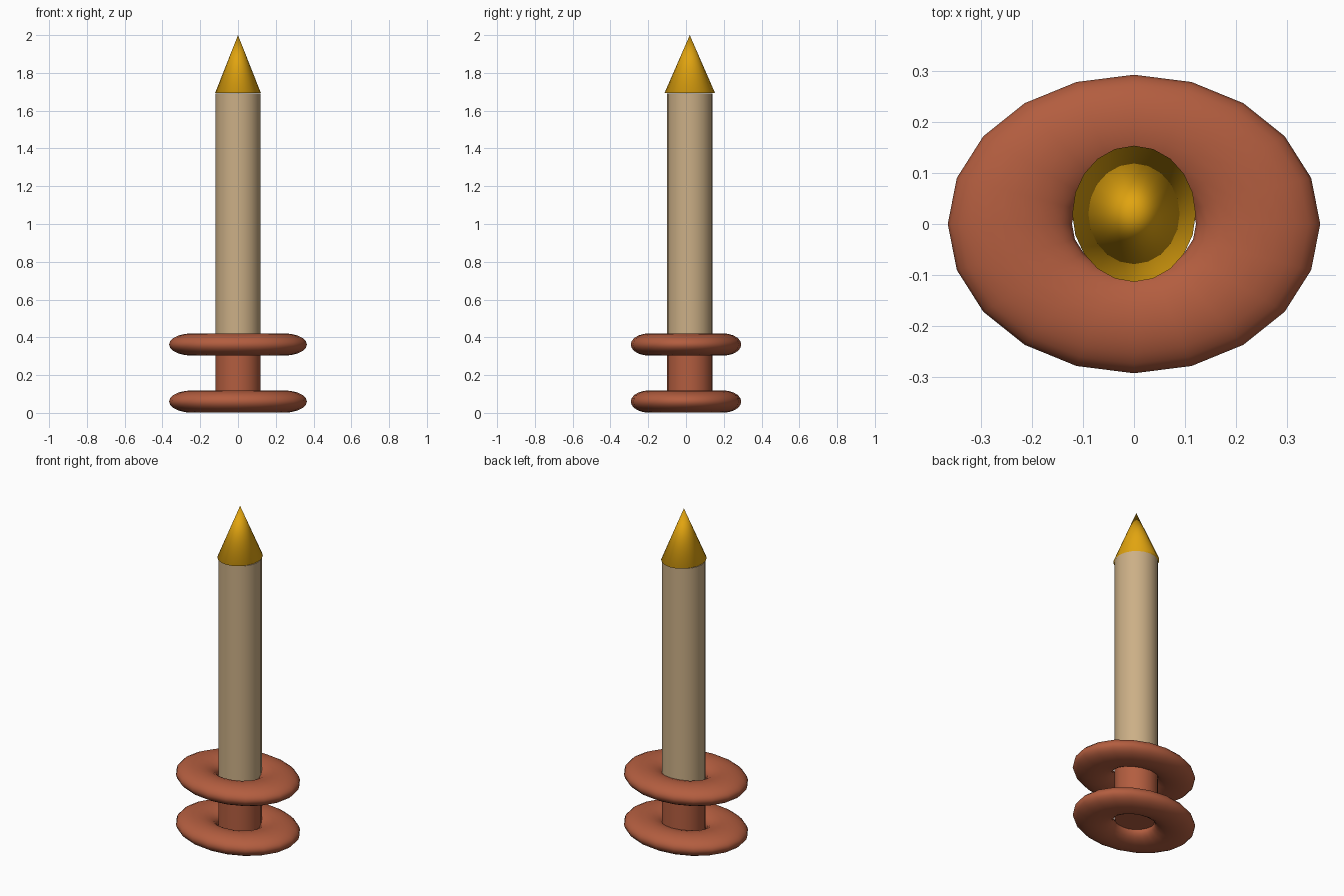
import bpy
import math

if "Cube" in bpy.data.objects:
    bpy.data.objects.remove(bpy.data.objects["Cube"])


def material(name, color):
    m = bpy.data.materials.new(name)
    m.diffuse_color = (*color, 1)
    m.use_nodes = True
    m.node_tree.nodes["Principled BSDF"].inputs["Base Color"].default_value = m.diffuse_color
    return m


BROWN = material("red_brown", (0.45, 0.11, 0.05))
TAN = material("tan", (0.60, 0.43, 0.24))
GOLD = material("gold", (0.75, 0.37, 0.005))
AXIS_Y = 0.02  # the column sits slightly behind the ring centres


def finish(name, mat):
    ob = bpy.context.object
    ob.name = name
    ob.data.materials.append(mat)
    return ob


def ring(name, z):
    bpy.ops.mesh.primitive_torus_add(major_radius=1, minor_radius=0.5,
                                     major_segments=20, minor_segments=20,
                                     location=(0, 0, z))
    finish(name, BROWN).scale = (0.2433, 0.195, 0.118)
    bpy.ops.object.shade_smooth()


def column(name, z0, z1, mat):
    bpy.ops.mesh.primitive_cylinder_add(vertices=20, radius=0.12, depth=z1 - z0,
                                        location=(0, AXIS_Y, (z0 + z1) / 2))
    finish(name, mat)
    bpy.ops.object.shade_smooth_by_angle(angle=math.radians(40))


# Flattened oval rings
ring("lower_ring", 0.06)
ring("upper_ring", 0.362)

# Core between the rings and the long shaft above
column("core", 0.06, 0.362, BROWN)
column("shaft", 0.362, 1.69, TAN)

# Pointed tip, slightly deeper than wide, softly shaded over the rim
bpy.ops.mesh.primitive_cone_add(vertices=20, radius1=1, radius2=0, depth=1,
                                location=(0, AXIS_Y, 1.847))
finish("tip", GOLD).scale = (0.121, 0.1335, 0.306)
bpy.ops.object.shade_smooth()
